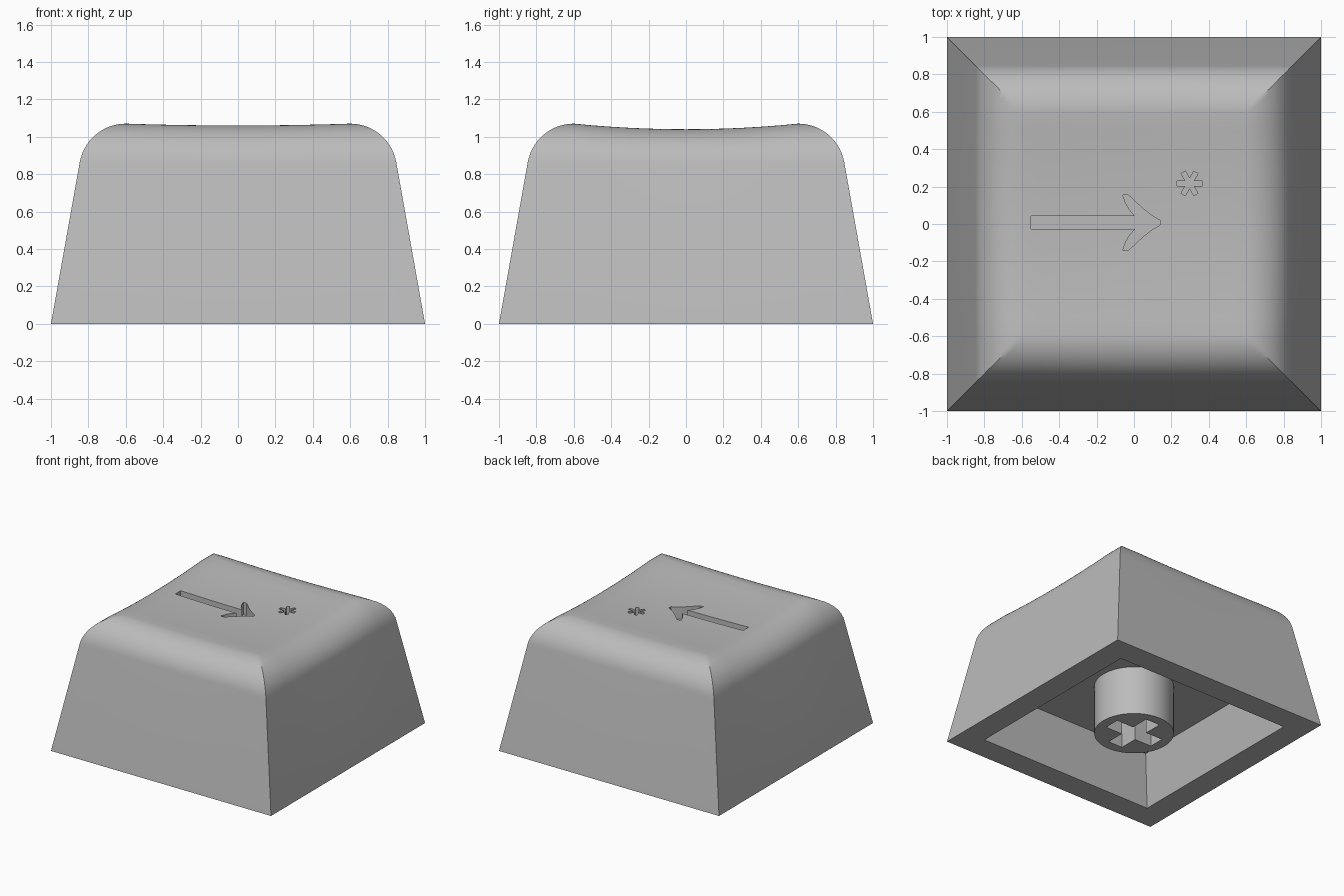
import bpy, bmesh, math

if "Cube" in bpy.data.objects:
    bpy.data.objects.remove(bpy.data.objects["Cube"])

gray = bpy.data.materials.new("light gray plastic")
gray.use_nodes = True
color = (0.5, 0.5, 0.5, 1)
gray.diffuse_color = color
gray.node_tree.nodes["Principled BSDF"].inputs["Base Color"].default_value = color

RADIUS, SHOULDER, TOP = 0.25, 0.6, 1.07   # rounded upper edge
DRAFT = math.radians(10)                  # lean of the outer walls
CEILING = 0.405


def finish(bm, name):
    bmesh.ops.recalc_face_normals(bm, faces=bm.faces)
    mesh = bpy.data.meshes.new(name)
    bm.to_mesh(mesh)
    bm.free()
    obj = bpy.data.objects.new(name, mesh)
    bpy.context.collection.objects.link(obj)
    mesh.materials.append(gray)
    return obj


def prism(name, points, z0, z1, top_scale=1.0):
    bm = bmesh.new()
    low = [bm.verts.new((x, y, z0)) for x, y in points]
    high = [bm.verts.new((x * top_scale, y * top_scale, z1)) for x, y in points]
    bm.faces.new(low)
    bm.faces.new(high)
    for i in range(len(points)):
        j = (i + 1) % len(points)
        bm.faces.new((low[i], low[j], high[j], high[i]))
    return finish(bm, name)


def activate(obj):
    bpy.ops.object.select_all(action='DESELECT')
    obj.select_set(True)
    bpy.context.view_layer.objects.active = obj


def cut(obj, cutter):
    cutter.hide_render = True
    activate(obj)
    mod = obj.modifiers.new("cut", 'BOOLEAN')
    mod.operation, mod.solver, mod.object = 'DIFFERENCE', 'EXACT', cutter
    bpy.ops.object.modifier_apply(modifier=mod.name)
    bpy.data.objects.remove(cutter)


def smooth(obj):
    activate(obj)
    bpy.ops.object.shade_smooth_by_angle(angle=math.radians(30))


# Half profile from the bottom edge, up the wall and over the rounded shoulder
ARC = 14
half = [(1.0, 0.0)]
for i in range(ARC + 1):
    a = DRAFT + (math.pi / 2 - DRAFT) * i / ARC
    half.append((SHOULDER + RADIUS * math.cos(a), TOP - RADIUS + RADIUS * math.sin(a)))
FLAT = 12
middle = [(SHOULDER * (1 - 2 * i / FLAT), TOP) for i in range(1, FLAT)]
profile = half + middle + [(-t, z) for t, z in reversed(half)]
wall_top = half[1][1]


def height(p, q):
    # Mitred shoulder, lowered by a shallow dish that fades out down the shoulder
    z = min(p[1], q[1])
    u, v = (min(abs(t[0]) / SHOULDER, 1) for t in (p, q))
    dish = 0.01 * (1 - u * u) + 0.03 * (1 - v * v)
    return z - dish * max(0, (z - wall_top) / (TOP - wall_top))


# Cap shell
bm = bmesh.new()
n = len(profile)
grid = [[bm.verts.new((p[0], q[0], height(p, q))) for q in profile] for p in profile]
for i in range(n - 1):
    for j in range(n - 1):
        a, b, c, d = grid[i][j], grid[i + 1][j], grid[i + 1][j + 1], grid[i][j + 1]
        if i == j:
            faces = [(a, b, c), (a, c, d)]
        elif i + j == n - 2:
            faces = [(a, b, d), (b, c, d)]
        else:
            faces = [(a, b, c, d)]
        for f in faces:
            bm.faces.new(f)
rim = ([grid[i][0] for i in range(n - 1)] + [grid[-1][j] for j in range(n - 1)]
       + [grid[i][-1] for i in range(n - 1, 0, -1)] + [grid[0][j] for j in range(n - 1, 0, -1)])
bm.faces.new(rim)
cap = finish(bm, "key_cap")

# Hollow underside, tapering up to the ceiling
w, over = 0.8, 0.1
slope = (0.8 - 0.715) / CEILING
wl = w + slope * over
square = [(-wl, -wl), (wl, -wl), (wl, wl), (-wl, wl)]
cut(cap, prism("cavity_cutter", square, -over, CEILING, 0.715 / wl))

# Engraved arrow: shaft and swept head, mirrored about its axis
axis = 0.007
upper = [(0.14, 0.012), (0.10, 0.035), (0.05, 0.073), (0.005, 0.115), (-0.03, 0.148),
         (-0.06, 0.148), (-0.045, 0.105), (-0.025, 0.07), (0.005, 0.035), (-0.55, 0.035)]
arrow = [(x, axis + y) for x, y in upper] + [(x, axis - y) for x, y in reversed(upper)]
cut(cap, prism("arrow_cutter", arrow, 0.93, 1.2))

# Engraved six-armed asterisk
star = []
arm, width = 0.068, 0.013
for k in range(6):
    a = k * math.pi / 3
    for r, s in ((arm, -width), (arm, width)):
        star.append((0.297 + r * math.cos(a) - s * math.sin(a),
                     0.217 + r * math.sin(a) + s * math.cos(a)))
    b = a + math.pi / 6
    star.append((0.297 + 2 * width * math.cos(b), 0.217 + 2 * width * math.sin(b)))
cut(cap, prism("asterisk_cutter", star, 0.93, 1.2))
smooth(cap)

# Round stem with a cross-shaped socket
SIDES = 64
circle = [(0.3 * math.cos(2 * math.pi * i / SIDES), 0.3 * math.sin(2 * math.pi * i / SIDES))
          for i in range(SIDES)]
stem = prism("stem", circle, 0, CEILING + 0.02)
L, h = 0.22, 0.065
cross = []
for k in range(4):
    c, s = round(math.cos(k * math.pi / 2)), round(math.sin(k * math.pi / 2))
    cross += [(x * c - y * s, x * s + y * c) for x, y in ((L, -h), (L, h), (h, h))]
cut(stem, prism("socket_cutter", cross, -0.1, 0.39))
smooth(stem)
